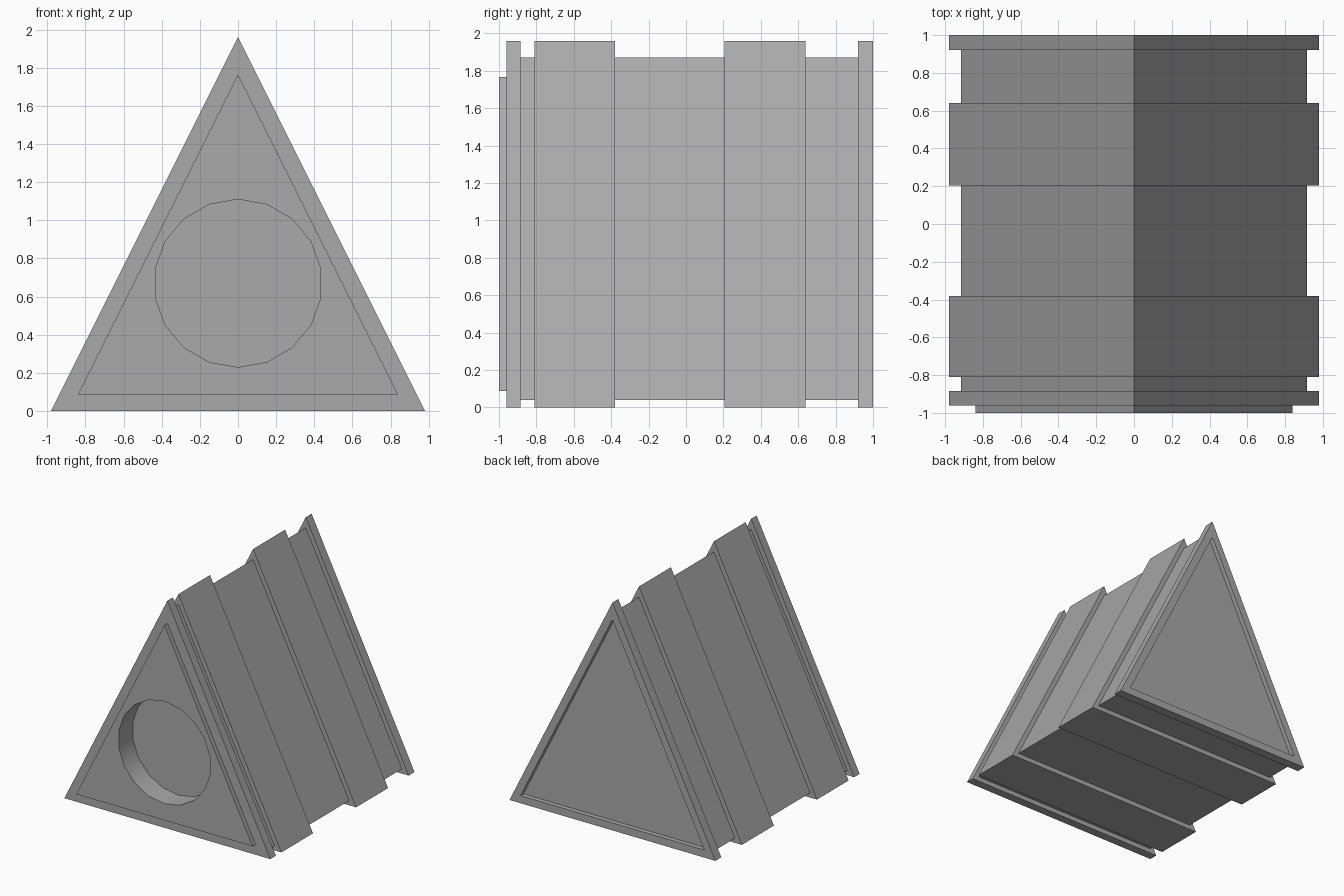
import bpy, bmesh, math
from mathutils import Matrix

if "Cube" in bpy.data.objects:
    bpy.data.objects.remove(bpy.data.objects["Cube"])

grey = bpy.data.materials.new("mid grey")
grey.use_nodes = True
grey.diffuse_color = (0.4, 0.4, 0.4, 1)
grey.node_tree.nodes["Principled BSDF"].inputs["Base Color"].default_value = (0.4, 0.4, 0.4, 1)


def make_object(name, bm):
    bmesh.ops.recalc_face_normals(bm, faces=bm.faces)
    mesh = bpy.data.meshes.new(name)
    bm.to_mesh(mesh)
    bm.free()
    mesh.materials.append(grey)
    obj = bpy.data.objects.new(name, mesh)
    bpy.context.collection.objects.link(obj)
    return obj


def triangle(bm, y, inset):
    """Triangular ring whose sides sit an even distance inside the full outline."""
    top = 1.96 - inset * math.sqrt(5)
    half = (top - inset) / 2
    return [bm.verts.new(p) for p in ((-half, y, inset), (half, y, inset), (0, y, top))]


# Prism body: raised bands, grooves, front plate and sunken back panel
FULL, GROOVE, PANEL, PLATE = 0, 0.04, 0.065, 0.087
PLATE = 0.0875 if PLATE > 0.1 else PLATE
bands = [(-0.96, -0.885, FULL), (-0.885, -0.81, GROOVE), (-0.81, -0.38, FULL),
         (-0.38, 0.205, GROOVE), (0.205, 0.64, FULL), (0.64, 0.92, GROOVE),
         (0.92, 1.0, FULL)]
sections = [(-1.0, -0.96, PLATE)] + bands + [(1.0, 0.96, PANEL)]

bm = bmesh.new()
rings = [triangle(bm, y, inset) for start, end, inset in sections for y in (start, end)]
for a, b in zip(rings, rings[1:]):
    for i in range(3):
        j = (i + 1) % 3
        bm.faces.new((a[i], a[j], b[j], b[i]))
bm.faces.new(rings[0])
bm.faces.new(rings[-1])
body = make_object("prism_body", bm)

# Round recess in the front plate
bm = bmesh.new()
bmesh.ops.create_cone(bm, cap_ends=True, segments=18, radius1=0.44, radius2=0.44, depth=0.4,
                      matrix=Matrix.Translation((0, -1.01, 0.67)) @ Matrix.Rotation(math.pi / 2, 4, "X"))
cutter = make_object("recess_cutter", bm)
cutter.hide_render = True
cut = body.modifiers.new("round_recess", "BOOLEAN")
cut.operation = "DIFFERENCE"
cut.solver = "EXACT"
cut.object = cutter

bpy.ops.object.select_all(action="DESELECT")
body.select_set(True)
bpy.context.view_layer.objects.active = body
bpy.ops.object.modifier_apply(modifier=cut.name)
bpy.data.objects.remove(cutter)
bpy.ops.object.shade_smooth_by_angle(angle=math.radians(30))
